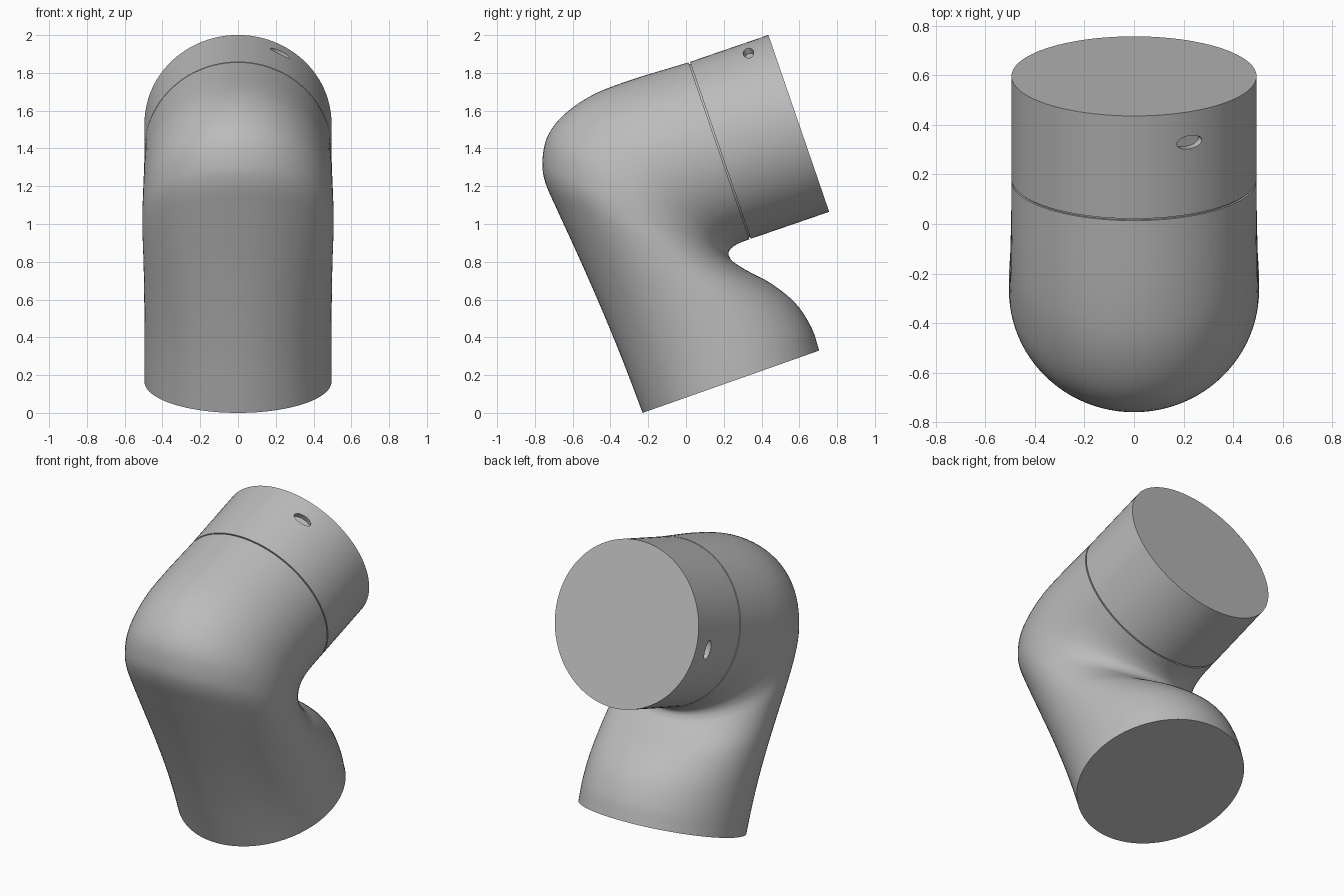
import bpy, bmesh, math
from mathutils import Vector, Matrix

old = bpy.data.objects.get("Cube")
if old:
    bpy.data.objects.remove(old, do_unlink=True)

SIDES = 96
STEPS = 5
RADIUS = 0.495

grey = bpy.data.materials.new("plain_grey")
grey.use_nodes = True
GREY = (0.5, 0.5, 0.5, 1)
grey.diffuse_color = GREY
grey.node_tree.nodes["Principled BSDF"].inputs["Base Color"].default_value = GREY


def loft(name, sections):
    """Closed tube through ellipses: outer (y, z), inner (y, z), half width."""
    bm = bmesh.new()
    rings = []
    for oy, oz, iy, iz, width in sections:
        mid = Vector((0, (oy + iy) / 2, (oz + iz) / 2))
        up = Vector((0, oy, oz)) - mid
        ring = []
        for i in range(SIDES):
            a = math.tau * i / SIDES
            ring.append(bm.verts.new(mid + up * math.cos(a) + Vector((width * math.sin(a), 0, 0))))
        rings.append(ring)
    for low, high in zip(rings, rings[1:]):
        for i in range(SIDES):
            j = (i + 1) % SIDES
            bm.faces.new((low[i], low[j], high[j], high[i]))
    bm.faces.new(rings[0])
    bm.faces.new(rings[-1])
    bmesh.ops.recalc_face_normals(bm, faces=bm.faces)
    mesh = bpy.data.meshes.new(name)
    bm.to_mesh(mesh)
    bm.free()
    obj = bpy.data.objects.new(name, mesh)
    bpy.context.collection.objects.link(obj)
    mesh.materials.append(grey)
    return obj


def smooth_sections(keys):
    """Catmull-Rom interpolation between the key sections."""
    pts = [Vector(k) for k in keys]
    pts = [2 * pts[0] - pts[1]] + pts + [2 * pts[-1] - pts[-2]]
    out = []
    for a, b, c, d in zip(pts, pts[1:], pts[2:], pts[3:]):
        for s in range(STEPS):
            t = s / STEPS
            out.append(0.5 * (2 * b + (c - a) * t + (2 * a - 5 * b + 4 * c - d) * t * t
                              + (3 * b - a - 3 * c + d) * t ** 3))
    return out + [pts[-2]]


def select_only(obj):
    bpy.ops.object.select_all(action='DESELECT')
    obj.select_set(True)
    bpy.context.view_layer.objects.active = obj


# Upper tube frame
axis = Vector((0, 0.946, 0.325)).normalized()
across = Vector((0, -axis.z, axis.y))
seam = Vector((0, 0.182, 1.39))
LENGTH = 0.439


def round_section(t, r):
    c = seam + axis * t
    o, i = c + across * r, c - across * r
    return (o.y, o.z, i.y, i.z, r)


# Bent body
body = loft("bent_body", smooth_sections([
    (-.23, 0, .705, .33, .495),
    (-.29, .16, .665, .45, .495),
    (-.36, .34, .58, .58, .495),
    (-.46, .58, .45, .685, .497),
    (-.57, .83, .32, .755, .5),
    (-.68, 1.07, .25, .80, .505),
    (-.745, 1.22, .23, .825, .505),
    (-.76, 1.33, .225, .845, .505),
    (-.735, 1.46, .23, .86, .503),
    (-.65, 1.575, .24, .872, .5),
    (-.5, 1.68, .26, .887, .498),
    (-.3, 1.76, .29, .902, .496),
    round_section(-.008, RADIUS),
]))

# Narrow recessed seam and end sleeve
neck = loft("seam_neck", [round_section(-.03, RADIUS - .01), round_section(.03, RADIUS - .01)])
sleeve = loft("end_sleeve", [round_section(0, RADIUS), round_section(LENGTH, RADIUS)])

# Oval slots cut into the sleeve
for degrees in (27, -94):
    a = math.radians(degrees)
    out = across * math.cos(a) + Vector((math.sin(a), 0, 0))
    tangent = out.cross(axis)
    turn = Matrix((axis, tangent, out)).transposed().to_4x4()
    place = Matrix.Translation(seam + axis * .308 + out * RADIUS)
    bpy.ops.mesh.primitive_cylinder_add(vertices=32, radius=1, depth=1)
    cutter = bpy.context.object
    cutter.name = "slot_cutter"
    cutter.hide_render = True
    cutter.data.transform(place @ turn @ Matrix.Diagonal((.028, .057, .07, 1)))
    cutter.data.materials.append(grey)
    cutter.data.update()
    cut = sleeve.modifiers.new("slot", 'BOOLEAN')
    cut.object = cutter
    cut.operation = 'DIFFERENCE'
    cut.solver = 'EXACT'
    select_only(sleeve)
    bpy.ops.object.modifier_apply(modifier=cut.name)
    bpy.data.objects.remove(cutter, do_unlink=True)

for obj in (body, neck, sleeve):
    select_only(obj)
    bpy.ops.object.shade_smooth_by_angle(angle=math.radians(35))
